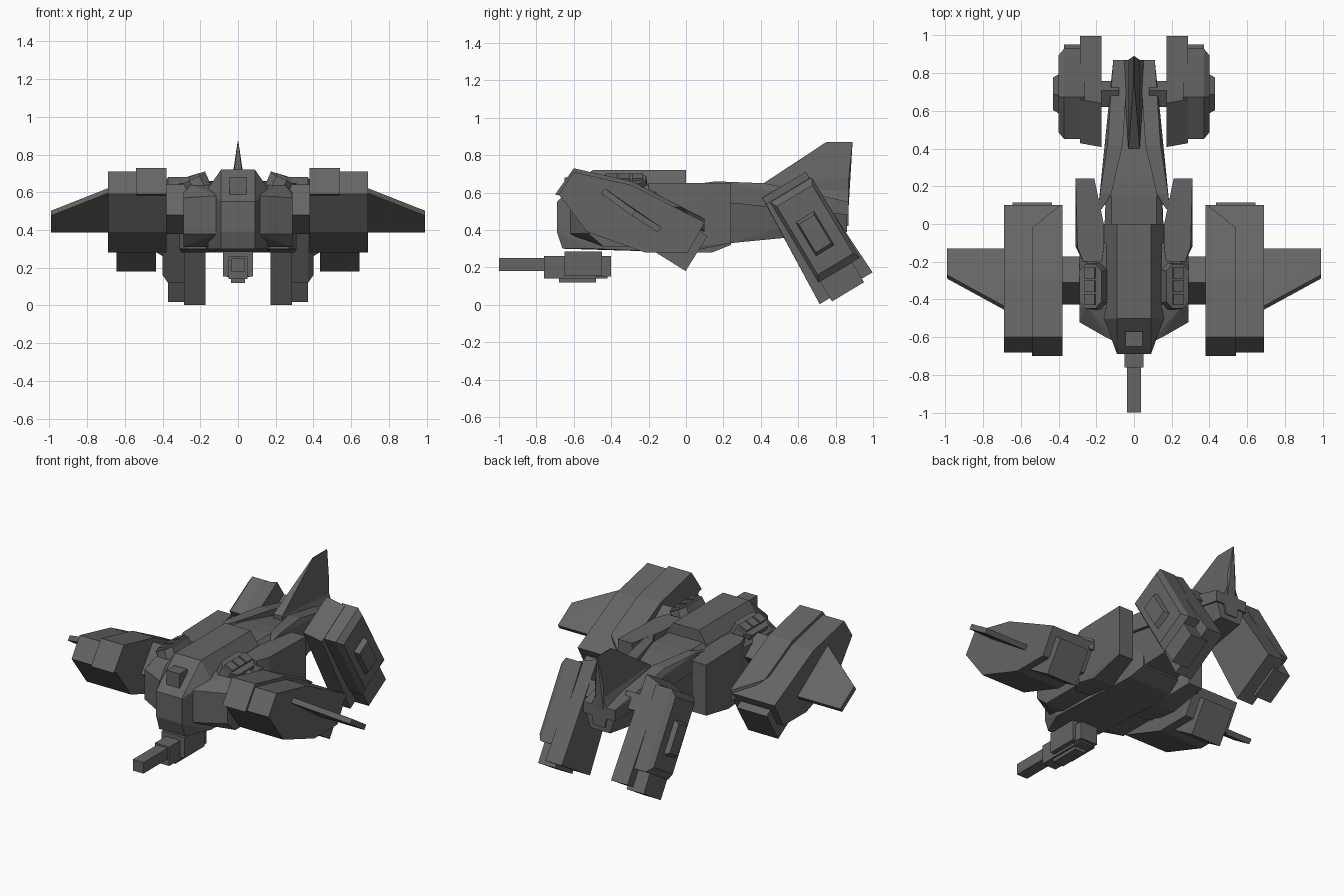
import bpy, bmesh
from itertools import product
from math import radians
from mathutils import Euler, Vector

cube = bpy.data.objects.get("Cube")
if cube:
    bpy.data.objects.remove(cube, do_unlink=True)

GREY = (.13, .13, .13, 1)
grey = bpy.data.materials.new("dark_grey")
grey.use_nodes = True
grey.diffuse_color = GREY
grey.node_tree.nodes["Principled BSDF"].inputs["Base Color"].default_value = GREY


def solid(name, *groups, paired=False):
    """Faceted solid wrapped round groups of corner points, optionally mirrored."""
    bm = bmesh.new()
    for group in groups:
        for point in group:
            bm.verts.new(point)
    bmesh.ops.remove_doubles(bm, verts=bm.verts, dist=.001)
    bmesh.ops.convex_hull(bm, input=bm.verts)
    loose = [vert for vert in bm.verts if not vert.link_faces]
    bmesh.ops.delete(bm, geom=loose, context='VERTS')
    bmesh.ops.dissolve_limit(bm, angle_limit=radians(1), verts=bm.verts, edges=bm.edges)
    bmesh.ops.recalc_face_normals(bm, faces=bm.faces)
    mesh = bpy.data.meshes.new(name)
    bm.to_mesh(mesh)
    bm.free()
    mesh.materials.append(grey)
    part = bpy.data.objects.new(name, mesh)
    bpy.context.collection.objects.link(part)
    if paired:
        part.modifiers.new("mirror_sides", 'MIRROR').use_mirror_merge = False


def box(x=0, y=0, z=0, wide=.1, long=.1, tall=.1, tilt=0, roll=0, top=1, outer=1, drop=0):
    """Corners of a turned box; top and outer shrink those faces, drop lowers the outer top edge."""
    turn = Euler((radians(tilt), radians(roll), 0))
    points = []
    for side, end, up in product((-1, 1), repeat=3):
        corner = Vector((side * wide, end * long, up * tall)) / 2
        if up > 0:
            corner.y *= top
        if side > 0:
            corner.y *= outer
            corner.z *= outer
            if up > 0:
                corner.z -= drop
        corner.rotate(turn)
        points.append(corner + Vector((x, y, z)))
    return points


def ring(y, half, low, high, x=0, top=None, keel=None, slope=0):
    """Cross-section across the body with a narrower roof and keel when given."""
    levels = [(half if keel is None else keel, low), (half, high - slope),
              (half if top is None else top, high)]
    return [(x + side * reach, y, z) for reach, z in levels for side in (-1, 1)]


def extrude(profile, inner, outer):
    return [(x, y, z) for x in (inner, outer) for y, z in profile]


# Centre hull with faceted nose and sloped roof
roof = dict(high=.72, top=.09, slope=.1)
solid("hull",
      ring(-.66, half=.09, low=.3, high=.58),
      ring(-.69, half=.09, low=.39, high=.55),
      ring(-.5, half=.16, low=.3, **roof),
      ring(0, half=.16, low=.28, **roof))
solid("hull_rear",
      ring(-.1, half=.16, low=.28, high=.65, top=.12, slope=.04),
      ring(.14, half=.15, low=.28, high=.65, top=.12, slope=.04),
      ring(.24, half=.13, low=.32, high=.64))
solid("nose_hatch", box(y=-.61, z=.63, wide=.09, long=.08, tall=.1))

# Shoulders beside the hull and the fairings behind them
flank = dict(half=.29, low=.31, high=.64, top=.25, slope=.04)
solid("shoulders",
      ring(-.63, half=.09, low=.38, high=.58),
      ring(-.6, half=.15, low=.38, high=.58),
      ring(-.52, half=.29, low=.38, high=.57),
      ring(-.44, **flank),
      ring(-.1, **flank))
solid("rear_fairing",
      ring(-.2, x=.22, half=.05, low=.3, high=.65),
      ring(-.12, x=.23, half=.08, low=.3, high=.65, top=.07, slope=.18),
      ring(0, x=.23, half=.07, low=.28, high=.65),
      ring(.24, x=.26, half=.05, low=.33, high=.65), paired=True)

# Roof pods, each with a row of small hatches
pod = dict(x=.21, z=.63, roll=25)
solid("roof_pod",
      box(y=-.33, wide=.06, long=.26, top=.9, **pod),
      box(y=-.33, wide=.13, long=.18, top=.9, **pod), paired=True)
for index in range(3):
    solid("pod_hatch", box(y=-.4 + index * .07, wide=.06, long=.06, tall=.13, **pod), paired=True)

# Side nacelles with a raised inner ridge, on slanted pylons
spine = [(-.7, .59), (-.6, .71), (-.29, .64), (.1, .44)]
belly = [(.01, .28), (-.22, .28), (-.53, .39)]
ridge = [(y, z + .02) for y, z in spine]
short_ridge = ridge[:-1] + [(-.02, .52)]
under = [(y, z - .05) for y, z in spine[1:]]
solid("nacelle", extrude([(-.68, .59)] + spine[1:] + belly, .38, .69), paired=True)
solid("nacelle_ridge", extrude(ridge[1:] + under + spine[:1], .38, .39),
      extrude(short_ridge[1:] + under[:-1] + spine[:1], .53, .54), paired=True)
solid("nacelle_exhaust",
      box(x=.54, y=-.05, z=.34, wide=.21, long=.25, tall=.22, tilt=-32), paired=True)
solid("pylon", box(x=.33, y=-.3, z=.51, wide=.18, long=.17, tall=.2, tilt=-36), paired=True)


# Thin wings sweeping to a shared trailing edge line
def chord(x, y, z):
    skin = Vector((0, .01, .013))
    return [Vector(p) + sign * skin for p in ((x, y, z), (x, -.14, .4)) for sign in (-1, 1)]


solid("wing", chord(.66, -.46, .62), chord(.99, -.28, .49), paired=True)

# Tail boom with side rails, spine and fin
solid("tail_boom",
      ring(.1, half=.17, low=.34, high=.63, top=.12, keel=.13, slope=.03),
      ring(.24, half=.16, low=.33, high=.64, top=.12, keel=.12, slope=.04),
      ring(.86, half=.11, low=.39, high=.54, top=.06, keel=.07, slope=.02))
solid("tail_rail",
      ring(.08, x=.18, half=.01, low=.56, high=.65),
      ring(.16, x=.15, half=.03, low=.57, high=.66),
      ring(.42, x=.1, half=.04, low=.55, high=.65),
      ring(.87, x=.07, half=.04, low=.48, high=.55), paired=True)
solid("tail_spine",
      ring(.4, half=.03, low=.55, high=.64),
      ring(.87, half=.06, low=.42, high=.63, top=.02, keel=.04, slope=.1))
solid("tail_fin",
      ring(.4, half=.03, low=.6, high=.64, top=.01),
      ring(.87, half=.03, low=.53, high=.68, top=.02),
      ring(.75, half=.002, low=.86, high=.87),
      ring(.89, half=.002, low=.86, high=.87))

# Tilted rear engines, stepping outward from core to cowl to side panel
lean = dict(y=.69, tilt=31)
solid("engine_mount", box(x=.14, z=.54, wide=.12, **lean), paired=True)
solid("engine_core",
      box(x=.23, z=.365, wide=.115, long=.33, tall=.645, top=.82, drop=.04, **lean), paired=True)
solid("engine_cowl",
      box(x=.32, z=.4, wide=.1, long=.26, tall=.5, **lean),
      box(x=.33, z=.4, wide=.14, long=.26, tall=.5, outer=.85, **lean), paired=True)
solid("engine_panel",
      box(x=.41, z=.38, wide=.04, long=.12, tall=.22, outer=.8, **lean), paired=True)
solid("engine_nozzle",
      box(x=.31, y=.815, z=.155, wide=.12, long=.2, tall=.2, tilt=31), paired=True)

# Chin gun
solid("gun_barrel", box(y=-.87, z=.215, wide=.075, long=.26, tall=.07))
solid("gun_front", box(y=-.59, z=.2, wide=.1, long=.34, tall=.12))
solid("gun_housing", box(y=-.55, z=.22, wide=.16, long=.2, tall=.13))
solid("gun_belly", box(y=-.58, z=.16, wide=.075, long=.2, tall=.08))
solid("gun_tail", box(y=-.44, z=.205, wide=.12, long=.08, tall=.11))
